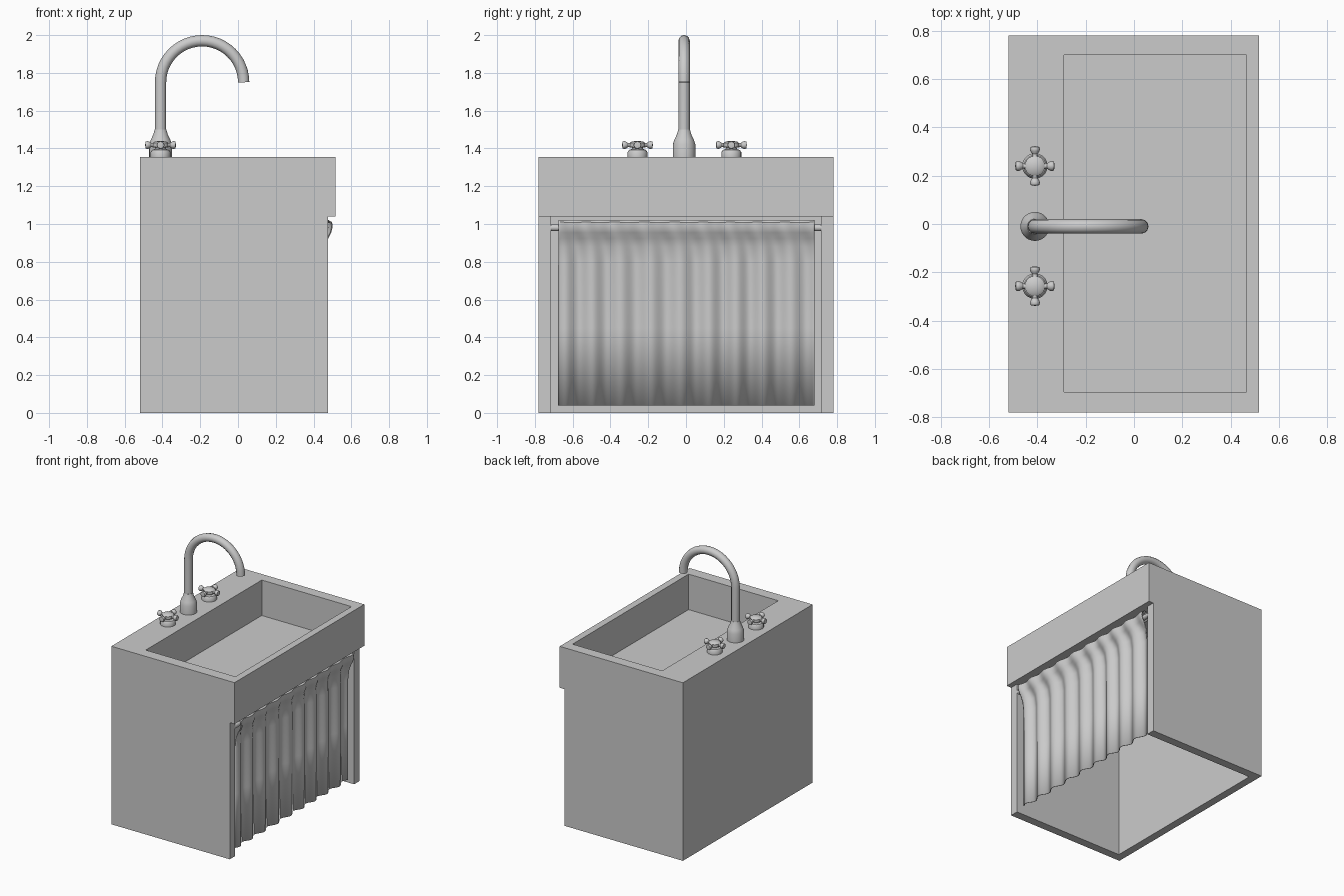
import bpy, bmesh, math
from mathutils import Matrix, Vector

if "Cube" in bpy.data.objects:
    bpy.data.objects.remove(bpy.data.objects["Cube"])


def finish(bm, name, smooth=False):
    bmesh.ops.recalc_face_normals(bm, faces=bm.faces[:])
    me = bpy.data.meshes.new(name)
    bm.to_mesh(me)
    bm.free()
    ob = bpy.data.objects.new(name, me)
    bpy.context.collection.objects.link(ob)
    if smooth:
        shade(ob)
    return ob


def shade(ob):
    bpy.ops.object.select_all(action='DESELECT')
    ob.select_set(True)
    bpy.context.view_layer.objects.active = ob
    bpy.ops.object.shade_smooth_by_angle(angle=math.radians(35))


def add_box(bm, lo, hi):
    lo, hi = Vector(lo), Vector(hi)
    m = Matrix.Translation((lo + hi) / 2) @ Matrix.Diagonal((*(hi - lo), 1))
    return bmesh.ops.create_cube(bm, size=1, matrix=m)["verts"]


def lathe(bm, profile, matrix, seg=20):
    # profile: (radius, height) pairs revolved about local z
    vs = [bm.verts.new((r, 0, h)) for r, h in profile]
    es = [bm.edges.new(p) for p in zip(vs, vs[1:])]
    res = bmesh.ops.spin(bm, geom=vs + es, cent=(0, 0, 0), axis=(0, 0, 1),
                         angle=math.tau, steps=seg, use_merge=True)
    new = {v for f in bm.faces for v in f.verts if not f.tag}
    bmesh.ops.remove_doubles(bm, verts=list(new), dist=1e-5)
    new = {v for f in bm.faces for v in f.verts if not f.tag}
    bmesh.ops.transform(bm, matrix=matrix, verts=list(new))
    for f in bm.faces:
        f.tag = True


TOP = 1.355

# Sink block with sunken basin (inset and pushed down top face)
bm = bmesh.new()
add_box(bm, (-0.52, -0.78, 1.04), (0.517, 0.78, TOP))
top = max(bm.faces, key=lambda f: f.calc_center_median().z)
inner = top
bmesh.ops.inset_individual(bm, faces=[inner], thickness=0.05)
for v in inner.verts:
    v.co.x = 0.465 if v.co.x > 0 else -0.29
    v.co.y = 0.70 if v.co.y > 0 else -0.695
r = bmesh.ops.extrude_discrete_faces(bm, faces=[inner])
for v in r["faces"][0].verts:
    v.co.z = 1.085
finish(bm, "sink_basin")

# Cabinet: U-shaped walls, open at the front and bottom
bm = bmesh.new()
outline = [(0.477, -0.78), (-0.52, -0.78), (-0.52, 0.78), (0.477, 0.78),
           (0.477, 0.715), (-0.46, 0.715), (-0.46, -0.715), (0.477, -0.715)]
face = bm.faces.new([bm.verts.new((x, y, 0)) for x, y in outline])
ext = bmesh.ops.extrude_face_region(bm, geom=[face])
for v in ext["geom"]:
    if isinstance(v, bmesh.types.BMVert):
        v.co.z = 1.04
finish(bm, "cabinet_walls")

# Curtain rod
bm = bmesh.new()
bmesh.ops.create_cone(bm, cap_ends=True, segments=16, radius1=0.018, radius2=0.018,
                      depth=1.44, matrix=Matrix.Translation((0.46, 0, 0.98))
                      @ Matrix.Rotation(math.pi / 2, 4, 'X'))
finish(bm, "curtain_rod", True)

# Pleated curtain: profile (x, z, pleat depth) folded over the rod
profile = [(0.446, 0.04, 0.016), (0.446, 0.45, 0.016), (0.447, 0.80, 0.015),
           (0.451, 0.88, 0.014), (0.463, 0.925, 0.013), (0.480, 0.955, 0.011),
           (0.490, 0.985, 0.009), (0.488, 1.008, 0.008), (0.474, 1.019, 0.004),
           (0.452, 1.017, 0.003), (0.436, 0.995, 0.003), (0.434, 0.96, 0.005)]
N, WAVES = 144, 9
bm = bmesh.new()
rows = []
for x, z, amp in profile:
    row = []
    for i in range(N + 1):
        u = i / N
        w = math.sin(math.tau * WAVES * u + 0.4 * math.sin(9 * u) + 2.0 * max(0, z - 0.85) / 0.15)
        row.append(bm.verts.new((x + amp * w, -0.675 + 1.355 * u, z)))
    rows.append(row)
for a, b in zip(rows, rows[1:]):
    for i in range(N):
        bm.faces.new((a[i], a[i + 1], b[i + 1], b[i]))
curtain = finish(bm, "curtain", True)
mod = curtain.modifiers.new("cloth", 'SOLIDIFY')
mod.thickness = 0.005
mod.offset = 0

# Faucet base
FX, FY = -0.41, -0.01
bm = bmesh.new()
lathe(bm, [(0, TOP), (0.06, TOP), (0.06, 1.42), (0.052, 1.445), (0.038, 1.475),
           (0.031, 1.50), (0, 1.50)], Matrix.Translation((FX, FY, 0)), 28)
finish(bm, "faucet_base", True)

# Gooseneck spout
pts = [(FX, FY, 1.44)] + [
    (FX + 0.22 - 0.22 * math.cos(a), FY, 1.75 + 0.22 * math.sin(a))
    for a in (math.pi * i / 24 for i in range(25))]
cu = bpy.data.curves.new("spout", 'CURVE')
cu.dimensions = '3D'
cu.bevel_depth = 0.03
cu.bevel_resolution = 4
cu.use_fill_caps = True
sp = cu.splines.new('POLY')
sp.points.add(len(pts) - 1)
for p, co in zip(sp.points, pts):
    p.co = (*co, 1)
spout = bpy.data.objects.new("spout", cu)
bpy.context.collection.objects.link(spout)
bpy.ops.object.select_all(action='DESELECT')
spout.select_set(True)
bpy.context.view_layer.objects.active = spout
bpy.ops.object.convert(target='MESH')
shade(bpy.context.object)

# Cross-shaped tap handles
for name, y in (("tap_handle_left", -0.257), ("tap_handle_right", 0.24)):
    bm = bmesh.new()
    pos = Matrix.Translation((FX, y, 0))
    lathe(bm, [(0, TOP), (0.053, TOP), (0.053, 1.38), (0.045, 1.392), (0.03, 1.397),
               (0.028, 1.404), (0.042, 1.408), (0.042, 1.428), (0.03, 1.437),
               (0, 1.44)], pos)
    for k in range(4):
        m = (Matrix.Translation((FX, y, 1.418)) @ Matrix.Rotation(k * math.pi / 2, 4, 'Z')
             @ Matrix.Rotation(math.pi / 2, 4, 'Y'))
        lathe(bm, [(0, 0.02), (0.014, 0.02), (0.011, 0.05), (0.019, 0.062), (0.021, 0.07),
                   (0.018, 0.079), (0, 0.082)], m, 12)
    finish(bm, name, True)
